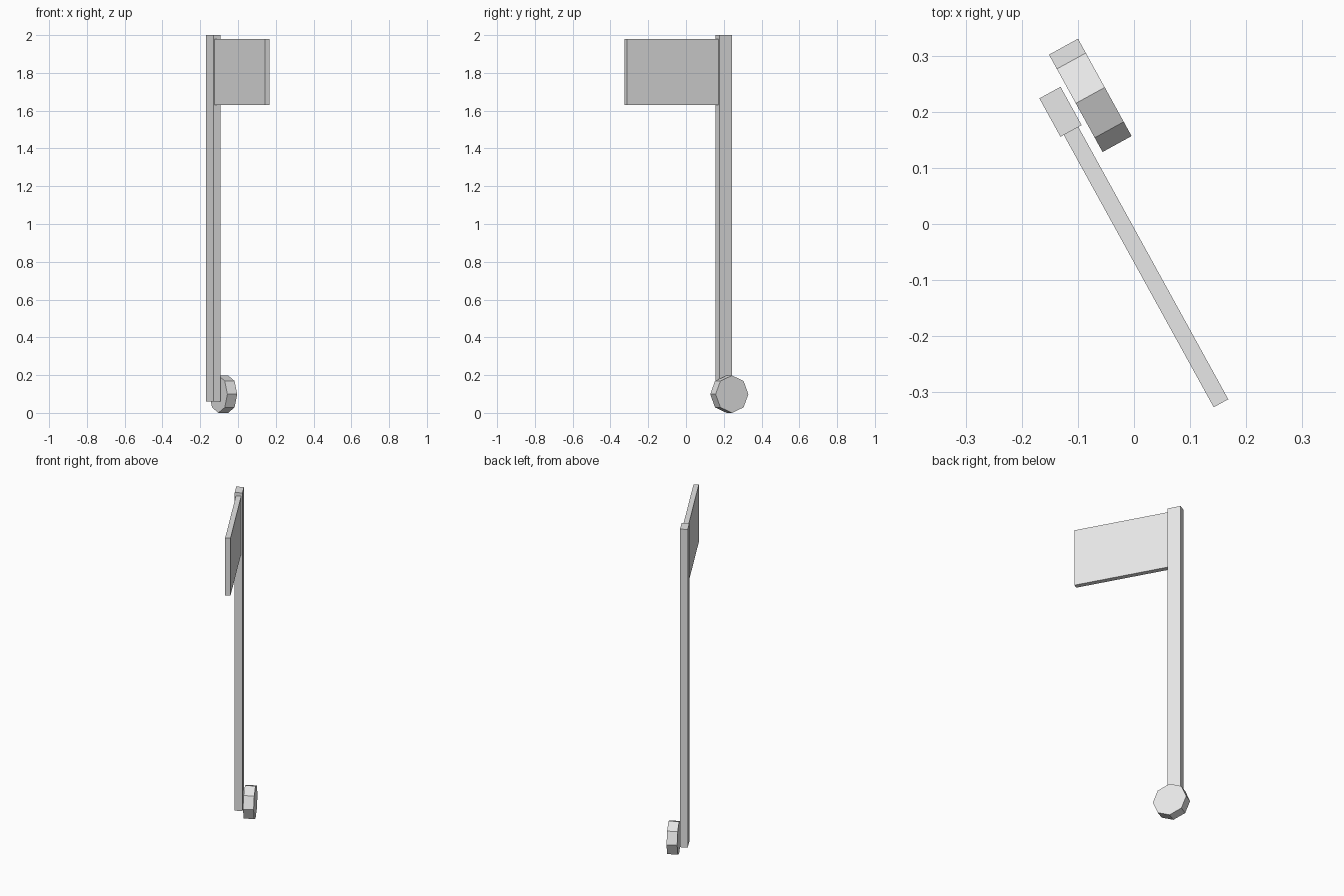
import bpy
from math import radians, pi
from mathutils import Matrix, Vector

if "Cube" in bpy.data.objects:
    bpy.data.objects.remove(bpy.data.objects["Cube"])

# Shared frame: local x runs along the flag, local y across its thickness
FRAME = Matrix.Translation((-0.131, 0.2, 0)) @ Matrix.Rotation(radians(-61.16), 4, 'Z')

grey = bpy.data.materials.new("plain grey")
grey.diffuse_color = (0.8, 0.8, 0.8, 1)
grey.use_nodes = True
grey.node_tree.nodes["Principled BSDF"].inputs["Base Color"].default_value = grey.diffuse_color


def finish(name):
    ob = bpy.context.object
    ob.name = name
    ob.data.materials.append(grey)
    return ob


def box(name, lo, hi):
    lo, hi = Vector(lo), Vector(hi)
    bpy.ops.mesh.primitive_cube_add(size=1)
    ob = finish(name)
    size = Matrix.Diagonal((*(hi - lo), 1))
    ob.data.transform(Matrix.Translation((lo + hi) / 2) @ size)
    ob.matrix_world = FRAME
    return ob


# Upright pole and thin flag plate
box("pole", (-0.039, -0.0215, 0.06), (0.039, 0.0215, 2.0))
box("flag", (0.03, -0.0148, 1.63), (0.593, 0.0148, 1.98))

# Eight-sided disc standing beside the foot of the pole
bpy.ops.mesh.primitive_cylinder_add(vertices=8, radius=0.099, depth=0.059)
disc = finish("base_disc")
disc.data.transform(Matrix.Translation((0, 0.0606, 0.099)) @ Matrix.Rotation(pi / 2, 4, 'X'))
disc.matrix_world = FRAME
